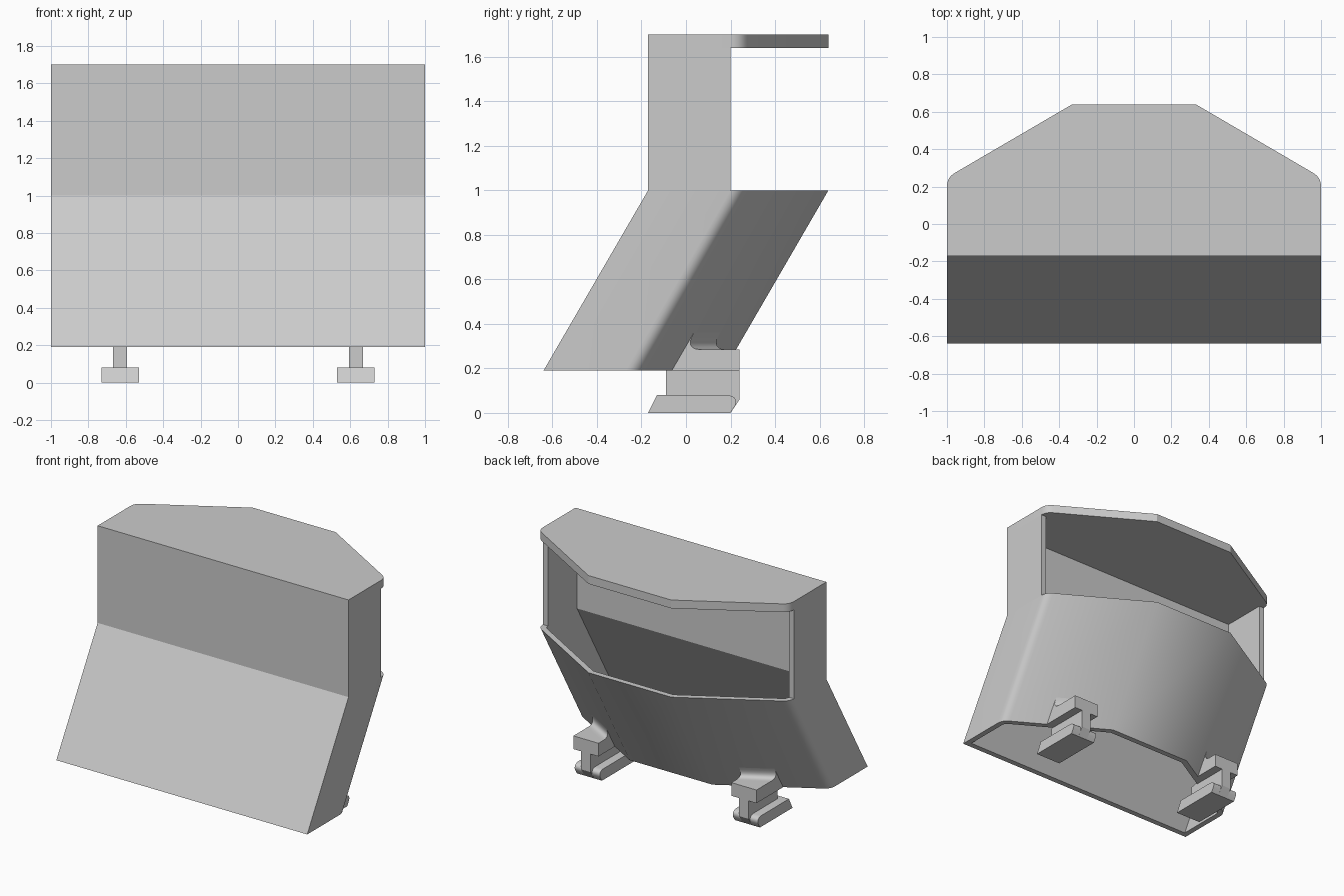
import bpy, bmesh, math
from mathutils import Vector

cube = bpy.data.objects.get("Cube")
if cube:
    bpy.data.objects.remove(cube, do_unlink=True)

grey = bpy.data.materials.new("plain grey")
grey.use_nodes = True
colour = (0.6, 0.6, 0.6, 1)
grey.diffuse_color = colour
grey.node_tree.nodes["Principled BSDF"].inputs["Base Color"].default_value = colour

WALL, BOTTOM, MID, ROOF, TOP = 0.04, 0.19, 1.0, 1.64, 1.7
SHIFT = 0.47          # how far the chute leans back over its height


def finish(name, bm):
    bmesh.ops.recalc_face_normals(bm, faces=bm.faces)
    mesh = bpy.data.meshes.new(name)
    bm.to_mesh(mesh)
    bm.free()
    mesh.materials.append(grey)
    obj = bpy.data.objects.new(name, mesh)
    bpy.context.collection.objects.link(obj)
    bpy.ops.object.select_all(action='DESELECT')
    obj.select_set(True)
    bpy.context.view_layer.objects.active = obj
    bpy.ops.object.shade_smooth_by_angle(angle=math.radians(30))
    return obj


def loft(name, start, end):
    """Solid between two matching closed loops."""
    bm = bmesh.new()
    a = [bm.verts.new(p) for p in start]
    b = [bm.verts.new(p) for p in end]
    bm.faces.new(a)
    bm.faces.new(b)
    for i in range(len(a)):
        j = (i + 1) % len(a)
        bm.faces.new((a[i], a[j], b[j], b[i]))
    return finish(name, bm)


def flat(points, z):
    return [(x, y, z) for x, y in points]


def curve(p, q, r, steps):
    p, q, r = Vector(p), Vector(q), Vector(r)
    ts = [i / steps for i in range(steps + 1)]
    return [tuple(p * (1 - t) ** 2 + q * 2 * t * (1 - t) + r * t * t) for t in ts]


def inset(points, d):
    """Mitred inward offset of a counter-clockwise loop."""
    out = []
    for i, p in enumerate(points):
        p = Vector(p)
        e = (p - Vector(points[i - 1])).normalized()
        f = (Vector(points[(i + 1) % len(points)]) - p).normalized()
        n, m = Vector((-e.y, e.x)), Vector((-f.y, f.x))
        out.append(tuple(p + (n + m) * d / (1 + n.dot(m))))
    return out


# Plan outline with rounded rear corners
right_half = [(1, -0.17)] + curve((1, 0.2), (1, 0.25), (0.955, 0.275), 6) + [(0.33, 0.64)]
outline = right_half + [(-x, y) for x, y in reversed(right_half)]
inner = inset(outline, WALL)

# Leaning open chute
bm = bmesh.new()
rings = []
for loop, z, dy in ((outline, BOTTOM, -SHIFT), (outline, MID, 0),
                    (inner, MID, 0), (inner, BOTTOM, -SHIFT)):
    rings.append([bm.verts.new((x, y + dy, z)) for x, y in loop])
count = len(outline)
for k in range(4):
    a, b = rings[k], rings[(k + 1) % 4]
    for i in range(count):
        j = (i + 1) % count
        bm.faces.new((a[i], a[j], b[j], b[i]))
finish("leaning_chute", bm)

# Upright three-sided wall and roof slab
side = 1 - WALL
wall = [(-1, 0.2), (-1, -0.17), (1, -0.17), (1, 0.2),
        (side, 0.2), (side, -0.13), (-side, -0.13), (-side, 0.2)]
loft("upper_wall", flat(wall, MID), flat(wall, ROOF))
loft("roof_slab", flat(outline, ROOF), flat(outline, TOP))


def profile(name, x, width, points):
    """Side profile extruded across x."""
    loft(name, [(x - width / 2, y, z) for y, z in points],
         [(x + width / 2, y, z) for y, z in points])


def back_wall(x, z):
    """Depth of the chute's slanted back at a place."""
    plan = 0.64 - (abs(x) - 0.33) * 0.365 / 0.625
    return plan - SHIFT * (MID - z) / (MID - BOTTOM)


def cap_section(x):
    low, high = back_wall(x, BOTTOM), back_wall(x, 0.36)
    foot = back_wall(x, 0.28)
    arc = curve((high, 0.36), (foot, 0.28), (foot + 0.09, 0.285), 8)
    loop = [(low - 0.02, BOTTOM), (0.24, BOTTOM), (0.24, 0.285)]
    loop += arc[::-1] + [(high - 0.02, 0.36)]
    return [(x, y, z) for y, z in loop]


# Two feet: splayed base, narrow stem and filleted cap
base = [(-0.17, 0), (0.2, 0)] + curve((0.222, 0.035), (0.235, 0.075), (0.185, 0.08), 6) + [(-0.13, 0.08)]
stem = [(-0.09, 0.05), (0.2, 0), (0.24, 0.06), (0.24, 0.2), (-0.04, 0.2), (-0.09, 0.19)]
for label, s in (("left", 1), ("right", -1)):
    x = 0.63 * s
    profile(label + "_foot_base", x, 0.2, base)
    profile(label + "_foot_stem", x, 0.075, stem)
    loft(label + "_foot_cap", cap_section(x - 0.1), cap_section(x + 0.1))
